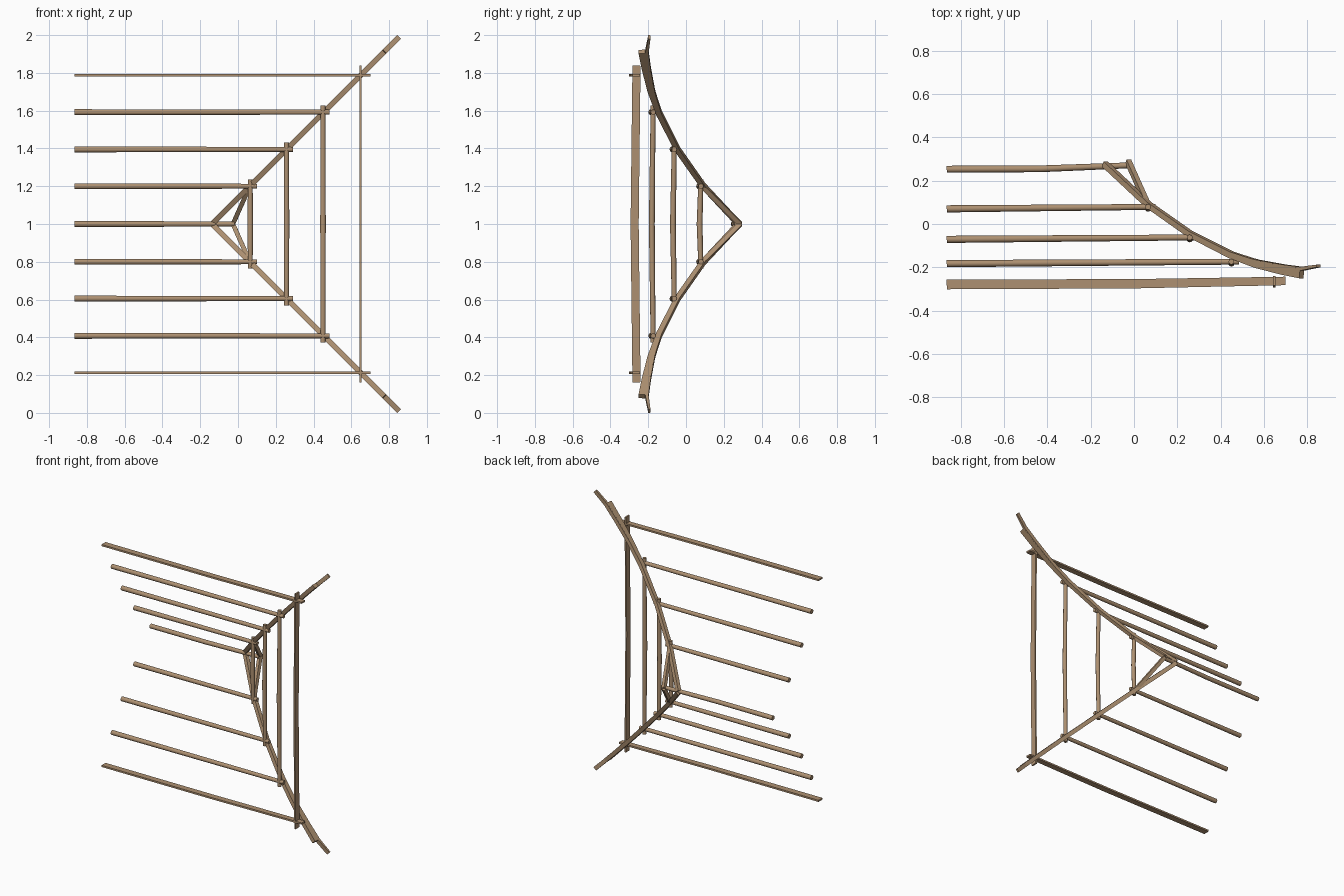
import bpy, bmesh, math
from mathutils import Vector

cube = bpy.data.objects.get("Cube")
if cube:
    bpy.data.objects.remove(cube)

wood = bpy.data.materials.new("brown_wood")
wood.use_nodes = True
wood.diffuse_color = (0.42, 0.28, 0.165, 1)
wood.node_tree.nodes["Principled BSDF"].inputs["Base Color"].default_value = (0.42, 0.28, 0.165, 1)

MID = 1.0  # height of the ridge, the plane of symmetry


def beam(name, stations, side, sides=4):
    """Loft a section along stations of (point, width, depth); side is the width axis."""
    pts = [Vector(s[0]) for s in stations]
    side = Vector(side).normalized()
    grow = 1 / math.cos(math.pi / 4) if sides == 4 else 1
    bm = bmesh.new()
    rings = []
    for i, (_, width, depth) in enumerate(stations):
        along = pts[min(i + 1, len(pts) - 1)] - pts[max(i - 1, 0)]
        up = along.cross(side).normalized()
        ring = []
        for k in range(sides):
            a = math.tau * (k + 0.5) / sides
            offset = side * math.cos(a) * width + up * math.sin(a) * depth
            ring.append(bm.verts.new(pts[i] + offset * grow / 2))
        rings.append(ring)
    for a, b in zip(rings, rings[1:]):
        for k in range(sides):
            n = (k + 1) % sides
            bm.faces.new((a[k], a[n], b[n], b[k]))
    bm.faces.new(rings[0])
    bm.faces.new(rings[-1])
    bmesh.ops.recalc_face_normals(bm, faces=bm.faces)
    mesh = bpy.data.meshes.new(name)
    bm.to_mesh(mesh)
    bm.free()
    mesh.materials.append(wood)
    obj = bpy.data.objects.new(name, mesh)
    bpy.context.collection.objects.link(obj)
    if sides > 4:
        bpy.ops.object.select_all(action='DESELECT')
        obj.select_set(True)
        bpy.context.view_layer.objects.active = obj
        bpy.ops.object.shade_smooth_by_angle(angle=math.radians(45))
    return obj


LEFT_END = -0.865

# Ridge pole, lifting slightly towards its end
beam("ridge_pole", [((LEFT_END, 0.253, MID), 0.032, 0.032),
                    ((-0.43, 0.255, MID), 0.031, 0.031),
                    ((-0.02, 0.271, MID), 0.027, 0.027)], (0, 0, 1), 10)

# Round purlins and cross poles: x of cross pole, y, distance from the ridge
levels = [(0.065, 0.076, 0.2), (0.257, -0.065, 0.395), (0.45, -0.177, 0.592)]
for number, (x, y, h) in enumerate(levels, 1):
    for label, s in (("upper", 1), ("lower", -1)):
        z = MID + s * h
        beam(f"{label}_purlin_{number}", [((LEFT_END, y - 0.006, z), 0.033, 0.033),
                                          ((x + 0.035, y + 0.003, z), 0.027, 0.027)],
             (0, 0, 1), 10)
    end = h + 0.036
    beam(f"cross_pole_{number}", [((x, y + 0.003, MID - end), 0.026, 0.026),
                                  ((x, y - 0.004, MID), 0.031, 0.031),
                                  ((x, y + 0.003, MID + end), 0.026, 0.026)],
         (1, 0, 0), 10)

# Thin eave boards on the outer edge
for label, s in (("upper", 1), ("lower", -1)):
    z = MID + s * 0.787
    beam(f"{label}_eave_board", [((LEFT_END, -0.279, z), 0.012, 0.045),
                                 ((0, -0.276, z), 0.012, 0.043),
                                 ((0.7, -0.263, z), 0.012, 0.039)], (0, 0, 1))
beam("cross_eave_board", [((0.648, -0.262, MID - 0.838), 0.011, 0.043),
                          ((0.648, -0.272, MID), 0.011, 0.043),
                          ((0.648, -0.262, MID + 0.838), 0.011, 0.043)], (1, 0, 0))

# Curved hip rafters with flying tips, and struts closing the gable
hip = [(-0.135, 0.277, 0.026), (0.065, 0.09, 0.026), (0.257, -0.045, 0.027),
       (0.45, -0.143, 0.03), (0.57, -0.185, 0.036), (0.69, -0.213, 0.042),
       (0.775, -0.228, 0.046)]
tip = [(0.45, -0.137, 0.008), (0.57, -0.173, 0.016), (0.69, -0.198, 0.022),
       (0.775, -0.207, 0.018), (0.852, -0.194, 0.012)]
for label, s in (("upper", 1), ("lower", -1)):
    across = (1, 0, -s)

    def on_hip(stations, width):
        return [((x, y, MID + s * (x + 0.138)), width, d) for x, y, d in stations]

    beam(f"{label}_hip_rafter", on_hip(hip, 0.028), across)
    beam(f"{label}_flying_tip", on_hip(tip, 0.027), across)
    beam(f"{label}_gable_strut", [((0.065, 0.083, MID + s * 0.205), 0.024, 0.024),
                                  ((-0.027, 0.288, MID), 0.024, 0.024)], (1, 0, -s * 0.46))
